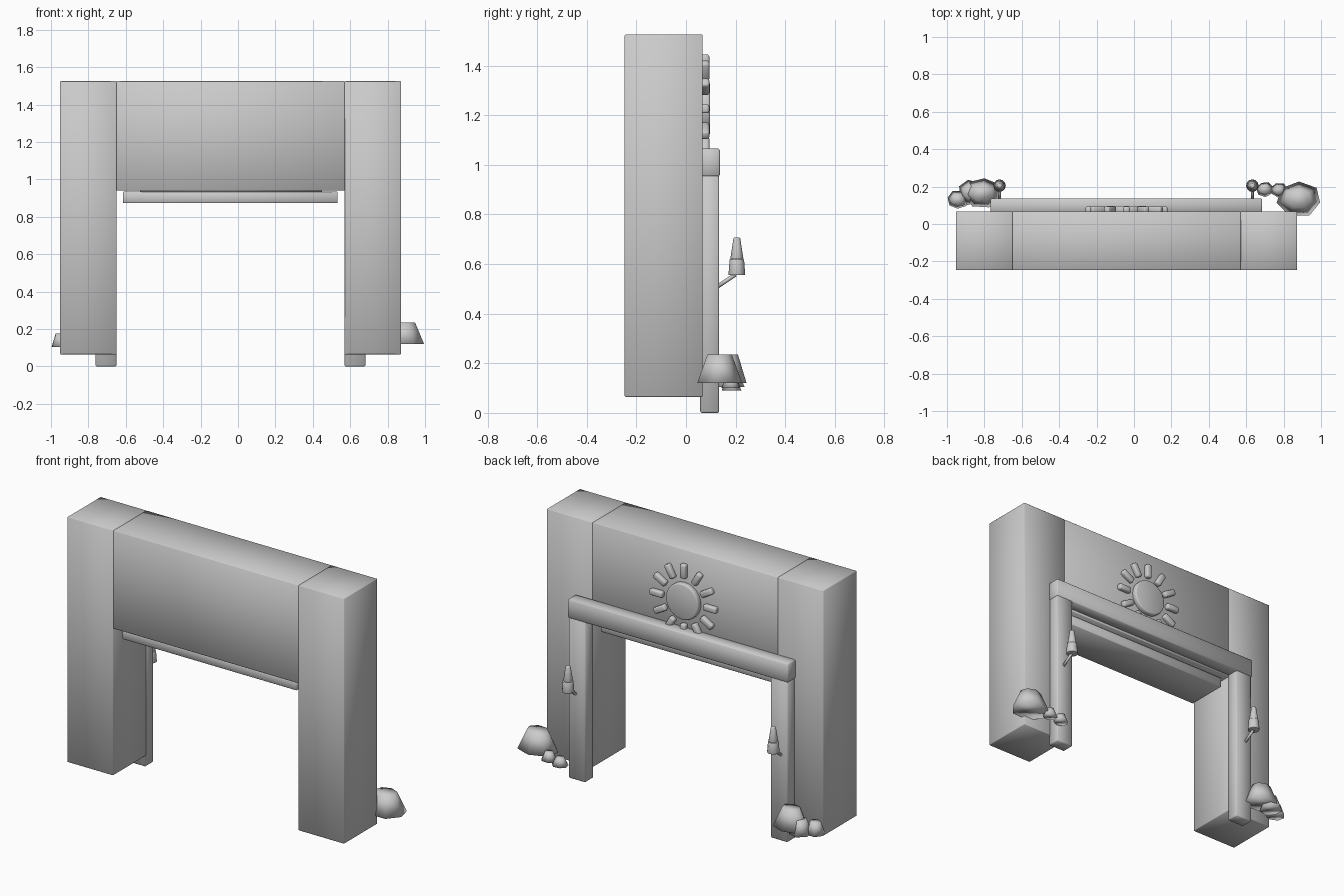
import bpy, bmesh, math, random
from mathutils import Vector, Matrix

if "Cube" in bpy.data.objects:
    bpy.data.objects.remove(bpy.data.objects["Cube"])

random.seed(4)
MID = -0.04  # symmetry line of the gateway


def finish(name, bm, bevel=0.0, segments=1):
    bmesh.ops.recalc_face_normals(bm, faces=bm.faces)
    for f in bm.faces:
        f.smooth = True  # soft shading over all edges
    mesh = bpy.data.meshes.new(name)
    bm.to_mesh(mesh)
    bm.free()
    ob = bpy.data.objects.new(name, mesh)
    bpy.context.collection.objects.link(ob)
    if bevel:
        m = ob.modifiers.new("bevel", 'BEVEL')
        m.width, m.segments = bevel, segments
    return ob


def box(name, lo, hi, bevel=0.003):
    lo, hi = Vector(lo), Vector(hi)
    bm = bmesh.new()
    bmesh.ops.create_cube(bm, size=1, matrix=Matrix.Translation((lo + hi) / 2)
                          @ Matrix.Diagonal((*(hi - lo), 1)))
    return finish(name, bm, bevel)


def cone(name, a, b, r1, r2, sides=16, bevel=0.0):
    a, b = Vector(a), Vector(b)
    rot = (b - a).to_track_quat('Z', 'Y').to_matrix().to_4x4()
    bm = bmesh.new()
    bmesh.ops.create_cone(bm, cap_ends=True, segments=sides, radius1=r1, radius2=r2,
                          depth=(b - a).length, matrix=Matrix.Translation((a + b) / 2) @ rot)
    return finish(name, bm, bevel, 2)


def rock(name, x, y, z, rx, ry, h, turn=0.0):
    # irregular seven-sided boulder with flat base and top
    bm = bmesh.new()
    bmesh.ops.create_cone(bm, cap_ends=True, segments=7, radius1=1, radius2=0.55, depth=1)
    bmesh.ops.rotate(bm, verts=bm.verts, cent=(0, 0, 0), matrix=Matrix.Rotation(turn, 3, 'Z'))
    for v in bm.verts:
        k = random.uniform(0.94, 1.06)
        v.co = (x + v.co.x * rx * k, y + v.co.y * ry * k, z + (v.co.z + 0.5) * h)
    finish(name, bm)


# Wall blocks
box("left_wall", (-0.952, -0.247, 0.065), (-0.65, 0.067, 1.525))
box("right_wall", (0.57, -0.247, 0.065), (0.872, 0.067, 1.525))
box("upper_wall", (-0.65, -0.247, 0.94), (0.57, 0.067, 1.525))

# Door frame and the slab under the upper wall
box("left_post", (-0.762, 0.057, 0), (-0.65, 0.134, 0.96), 0.006)
box("right_post", (0.57, 0.057, 0), (0.682, 0.134, 0.96), 0.006)
box("lintel", (-0.767, 0.06, 0.953), (0.685, 0.137, 1.065), 0.006)
box("ceiling_slab", (-0.615, -0.21, 0.873), (0.533, 0.04, 0.934))
box("slab_spacer", (-0.525, -0.18, 0.93), (0.45, 0.01, 0.945), 0)

# Sun emblem on the back
SZ = 1.226
cone("sun_disc", (MID, 0.06, SZ), (MID, 0.097, SZ), 0.107, 0.107, 24, 0.008)
for i in range(12):
    ray = box("sun_ray", (-0.018, 0, 0.135), (0.018, 0.034, 0.219), 0.009)
    ray.modifiers["bevel"].segments = 2
    ray.rotation_euler.y = i * math.tau / 12
    ray.location = (MID, 0.06, SZ)

# Wall torches
for side, name in ((-1, "left"), (1, "right")):
    x = MID - 0.003 + side * 0.676
    cone(name + "_torch_arm", (x, 0.125, 0.508), (x, 0.2, 0.558), 0.008, 0.008, 8)
    cone(name + "_torch_cup", (x, 0.205, 0.555), (x, 0.205, 0.62), 0.034, 0.029, 12, 0.003)
    cone(name + "_torch_flame", (x, 0.205, 0.618), (x, 0.205, 0.708), 0.027, 0.013, 12, 0.006)

# Boulders at the foot of each side
rock("right_boulder", 0.882, 0.135, 0.12, 0.122, 0.095, 0.115)
rock("right_pebble_inner", 0.70, 0.185, 0.09, 0.046, 0.04, 0.048, 0.5)
rock("right_pebble_outer", 0.775, 0.182, 0.10, 0.046, 0.038, 0.05, 1.2)
rock("left_boulder", -0.81, 0.165, 0.12, 0.105, 0.083, 0.115, 0.8)
rock("left_boulder_small", -0.875, 0.17, 0.105, 0.065, 0.068, 0.08, 0.2)
rock("left_pebble", -0.943, 0.13, 0.105, 0.058, 0.05, 0.07, math.pi)
